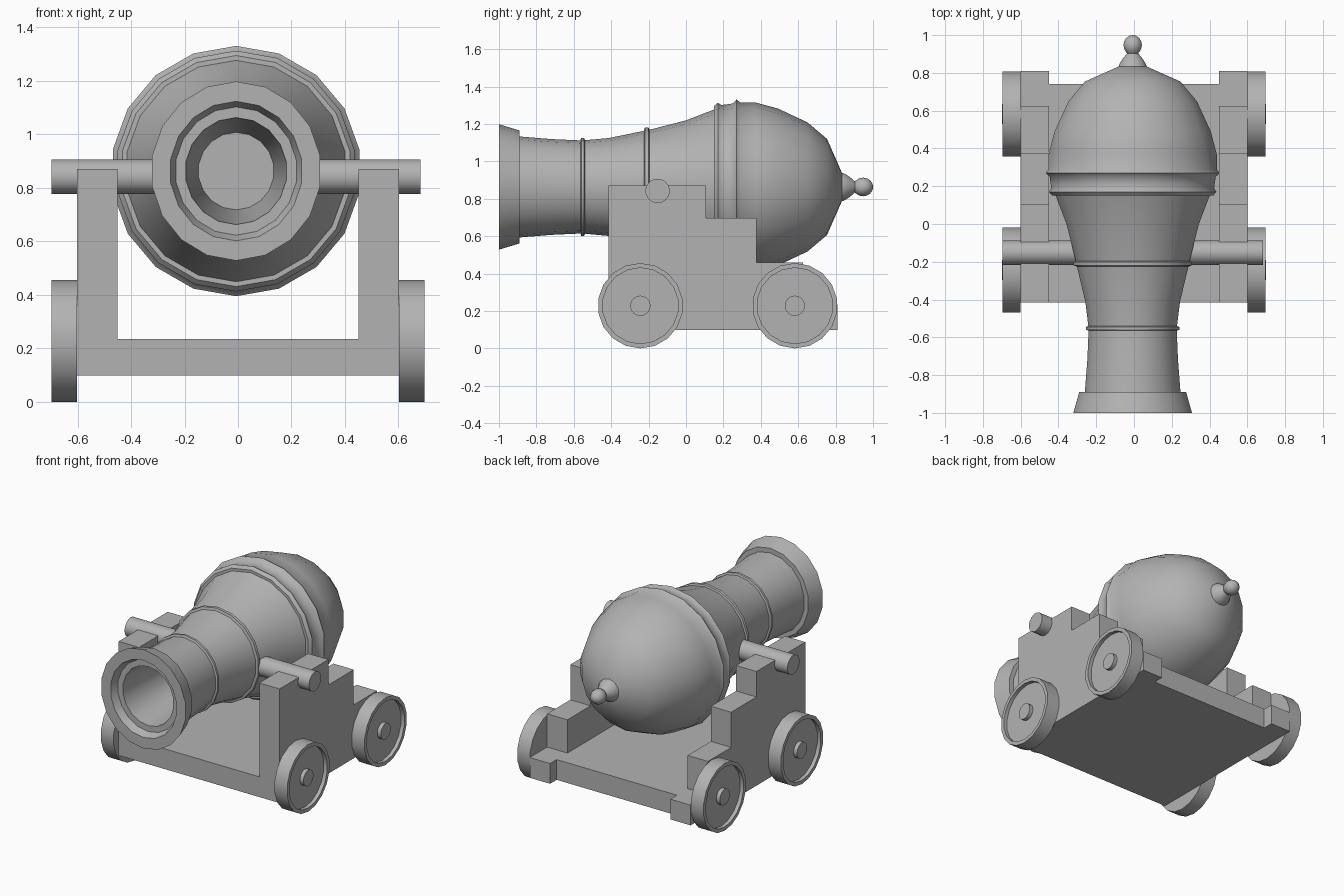
import bpy, bmesh
from math import sin, cos, pi, radians

if "Cube" in bpy.data.objects:
    bpy.data.objects.remove(bpy.data.objects["Cube"])

iron = bpy.data.materials.new("dark_grey")
iron.diffuse_color = (0.45, 0.45, 0.45, 1)
iron.use_nodes = True
iron.node_tree.nodes["Principled BSDF"].inputs["Base Color"].default_value = iron.diffuse_color


def finish(name, bm, smooth=None):
    bmesh.ops.recalc_face_normals(bm, faces=bm.faces)
    mesh = bpy.data.meshes.new(name)
    bm.to_mesh(mesh)
    bm.free()
    mesh.materials.append(iron)
    obj = bpy.data.objects.new(name, mesh)
    bpy.context.collection.objects.link(obj)
    if smooth:
        bpy.ops.object.select_all(action='DESELECT')
        obj.select_set(True)
        bpy.context.view_layer.objects.active = obj
        bpy.ops.object.shade_smooth_by_angle(angle=radians(smooth))
    return obj


def lathe(name, profile, axis, centre, sides=18, squash=lambda t: 1.0):
    """Revolve (position, radius) points around the x or y axis, capping both ends."""
    bm = bmesh.new()
    rings = []
    for t, r in profile:
        ring = []
        for i in range(sides):
            a = 2 * pi * i / sides
            u, w = r * sin(a) * squash(t), r * cos(a)
            ring.append(bm.verts.new((u, t, w) if axis == 'Y' else (t, u, w)))
        rings.append(ring)
    for a, b in zip(rings, rings[1:]):
        for i in range(sides):
            j = (i + 1) % sides
            bm.faces.new((a[i], a[j], b[j], b[i]))
    bm.faces.new(rings[0])
    bm.faces.new(rings[-1])
    obj = finish(name, bm, 40)
    obj.location = centre
    return obj


def extrude_x(name, outline, x0, x1):
    """Extrude a (y, z) outline between two x positions."""
    bm = bmesh.new()
    face = bm.faces.new([bm.verts.new((x0, y, z)) for y, z in outline])
    new = bmesh.ops.extrude_face_region(bm, geom=[face])['geom']
    bmesh.ops.translate(bm, vec=(x1 - x0, 0, 0),
                        verts=[v for v in new if isinstance(v, bmesh.types.BMVert)])
    return finish(name, bm)


# Barrel: bore, muzzle lip, neck, bands and rounded breech; neck slightly narrower in x
BX, BZ = -0.007, 0.863
barrel = [(-0.35, 0.145), (-0.95, 0.20), (-0.95, 0.24), (-1.0, 0.261), (-1.0, 0.335),
          (-0.89, 0.302), (-0.89, 0.27), (-0.72, 0.256),
          (-0.565, 0.249), (-0.56, 0.263), (-0.545, 0.263), (-0.54, 0.25),
          (-0.41, 0.262), (-0.225, 0.300), (-0.22, 0.317), (-0.20, 0.317), (-0.195, 0.306),
          (0.0, 0.356), (0.15, 0.414), (0.15, 0.432), (0.17, 0.450), (0.19, 0.438),
          (0.25, 0.446), (0.27, 0.468), (0.29, 0.452), (0.37, 0.452), (0.49, 0.42),
          (0.65, 0.345), (0.754, 0.257), (0.834, 0.075)]
lathe("barrel", barrel, 'Y', (BX, 0, BZ),
      squash=lambda t: 0.952 + 0.048 * min(1, max(0, (t + 0.55) / 0.33)))

# Knob behind the breech
ball = [(0.947 - 0.053 * cos(a), 0.05 * sin(a)) for a in [pi * k / 8 for k in range(2, 8)]]
lathe("breech_knob", [(0.82, 0.078), (0.845, 0.073), (0.875, 0.054), (0.903, 0.03)]
      + ball + [(1.0, 0.004)], 'Y', (BX, 0, BZ), 14)

# Cross pin carrying the barrel, one stub per side
for x0, x1 in ((-0.69, -0.25), (0.25, 0.69)):
    lathe("trunnion", [(x0, 0.065), (x1, 0.065)], 'X', (-0.007, -0.152, 0.842))

# Carriage bed and stepped cheeks
extrude_x("carriage_bed", [(-0.415, 0.098), (0.74, 0.098), (0.74, 0.235), (-0.415, 0.235)],
          -0.453, 0.453)
steps = [(-0.415, 0.098), (0.81, 0.098), (0.81, 0.235), (0.625, 0.235), (0.625, 0.46),
         (0.377, 0.46), (0.377, 0.698), (0.107, 0.698), (0.107, 0.87), (-0.415, 0.87)]
for s in (-1, 1):
    extrude_x("carriage_cheek", steps, s * 0.45, s * 0.602)

# Wheels with a recessed disc and a hub
wheel = [(0.602, 0.228), (0.697, 0.228), (0.697, 0.203), (0.672, 0.203),
         (0.672, 0.054), (0.698, 0.054)]
for s in (-1, 1):
    for y in (-0.244, 0.582):
        lathe("wheel", [(s * x, r) for x, r in wheel], 'X', (0, y, 0.228))
